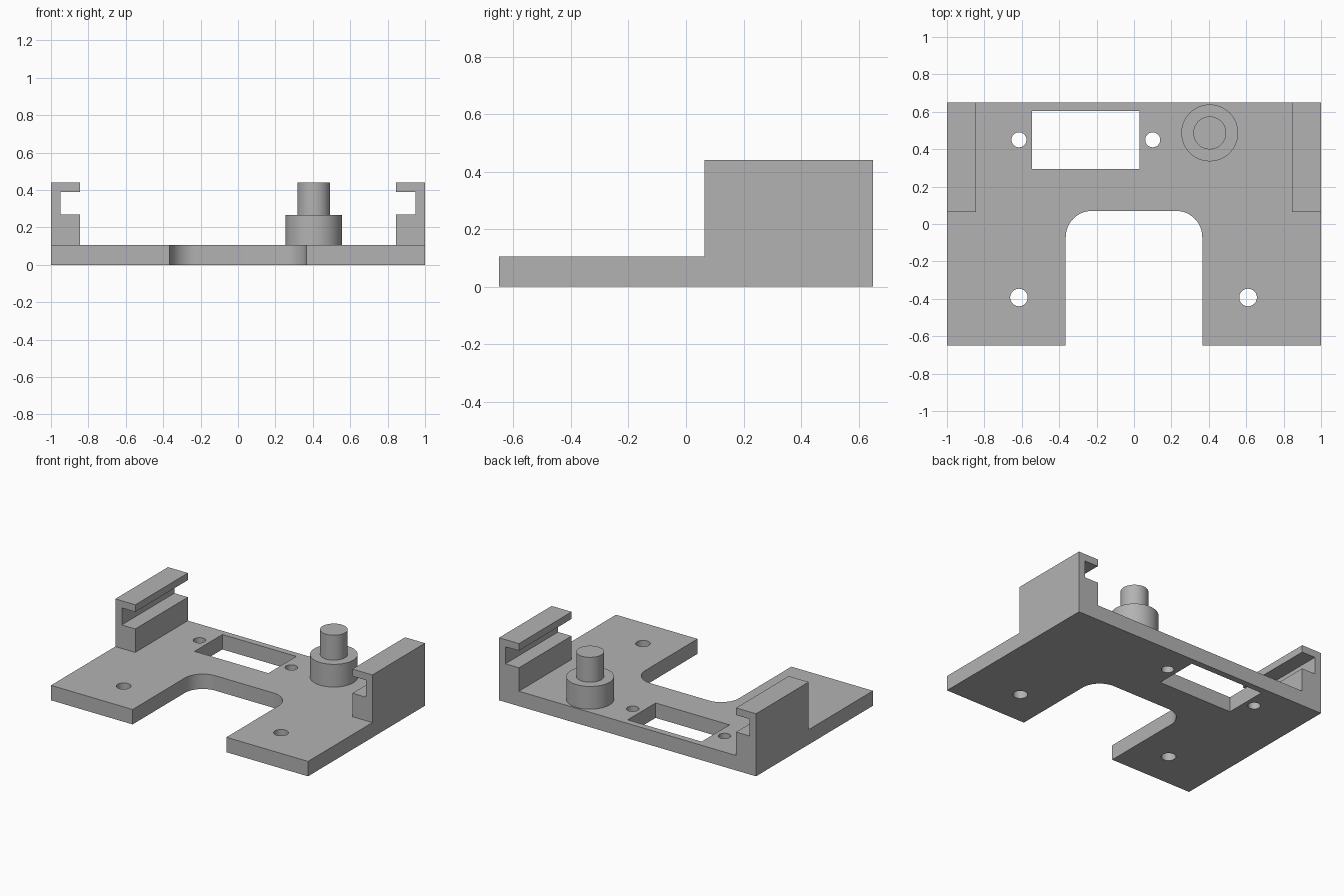
import bpy
import bmesh
from math import cos, sin, pi, radians
from mathutils import Matrix

cube = bpy.data.objects.get("Cube")
if cube:
    bpy.data.objects.remove(cube, do_unlink=True)

# Single flat grey
grey = bpy.data.materials.new("plain grey")
grey.use_nodes = True
grey.diffuse_color = (0.45, 0.45, 0.45, 1)
grey.node_tree.nodes["Principled BSDF"].inputs["Base Color"].default_value = grey.diffuse_color


def finish(name, bm):
    """Clean a bmesh and add it to the scene with smooth round walls."""
    bmesh.ops.remove_doubles(bm, verts=bm.verts, dist=0.0001)
    bmesh.ops.recalc_face_normals(bm, faces=bm.faces)
    mesh = bpy.data.meshes.new(name)
    bm.to_mesh(mesh)
    bm.free()
    mesh.materials.append(grey)
    obj = bpy.data.objects.new(name, mesh)
    bpy.context.collection.objects.link(obj)
    bpy.ops.object.select_all(action="DESELECT")
    obj.select_set(True)
    bpy.context.view_layer.objects.active = obj
    bpy.ops.object.shade_smooth_by_angle(angle=radians(30))
    return obj


def extrude_outline(name, loops, depth, matrix):
    """Extrude an outline; any further loops become holes."""
    curve = bpy.data.curves.new(name, "CURVE")
    curve.dimensions = "2D"
    curve.fill_mode = "BOTH"
    curve.extrude = depth / 2
    for loop in loops:
        spline = curve.splines.new("POLY")
        spline.points.add(len(loop) - 1)
        for point, (x, y) in zip(spline.points, loop):
            point.co = (x, y, 0, 1)
        spline.use_cyclic_u = True
    temp = bpy.data.objects.new(name + " outline", curve)
    bpy.context.collection.objects.link(temp)
    graph = bpy.context.evaluated_depsgraph_get()
    mesh = bpy.data.meshes.new_from_object(temp.evaluated_get(graph))
    bm = bmesh.new()
    bm.from_mesh(mesh)
    bm.transform(matrix)
    bpy.data.objects.remove(temp, do_unlink=True)
    bpy.data.curves.remove(curve)
    bpy.data.meshes.remove(mesh)
    return finish(name, bm)


def arc(cx, cy, r, start, end, steps):
    angles = [radians(start + (end - start) * i / steps) for i in range(steps + 1)]
    return [(cx + r * cos(a), cy + r * sin(a)) for a in angles]


def circle(cx, cy, r):
    return arc(cx, cy, r, 0, 360, 40)[:-1]


W, D, T, H = 1.0, 0.65, 0.105, 0.44   # half width, half depth, plate thickness, height
notch, notch_y, corner = 0.365, 0.07, 0.14

# Base plate with rounded notch, window and screw holes
outline = [(-W, -D), (-notch, -D)]
outline += arc(-notch + corner, notch_y - corner, corner, 180, 90, 14)
outline += arc(notch - corner, notch_y - corner, corner, 90, 0, 14)
outline += [(notch, -D), (W, -D), (W, D), (-W, D)]
window = [(-0.545, 0.295), (0.03, 0.295), (0.03, 0.605), (-0.545, 0.605)]
holes = [circle(-0.615, 0.45, 0.04), circle(0.1, 0.45, 0.04),
         circle(-0.615, -0.393, 0.047), circle(0.61, -0.393, 0.047)]
extrude_outline("base_plate", [outline, window] + holes, T,
                Matrix.Translation((0, 0, T / 2)))

# Slotted side rails
profile = [(W, T), (W, H), (0.845, H), (0.845, 0.39), (0.95, 0.39),
           (0.95, 0.27), (0.845, 0.27), (0.845, T)]
front = 0.065
place = Matrix.Translation((0, (front + D) / 2, 0)) @ Matrix.Rotation(pi / 2, 4, "X")
for name, side in (("left_rail", 1), ("right_rail", -1)):
    extrude_outline(name, [[(x * side, z) for x, z in profile]], D - front, place)

# Stepped round post
bm = bmesh.new()
steps = [(0, T), (0.152, T), (0.152, 0.265), (0.088, 0.265), (0.088, H), (0, H)]
verts = [bm.verts.new((r, 0, z)) for r, z in steps]
edges = [bm.edges.new(pair) for pair in zip(verts, verts[1:])]
bmesh.ops.spin(bm, geom=verts + edges, cent=(0, 0, 0), axis=(0, 0, 1),
               angle=2 * pi, steps=64)
bm.transform(Matrix.Translation((0.405, 0.487, 0)))
finish("stepped_post", bm)
